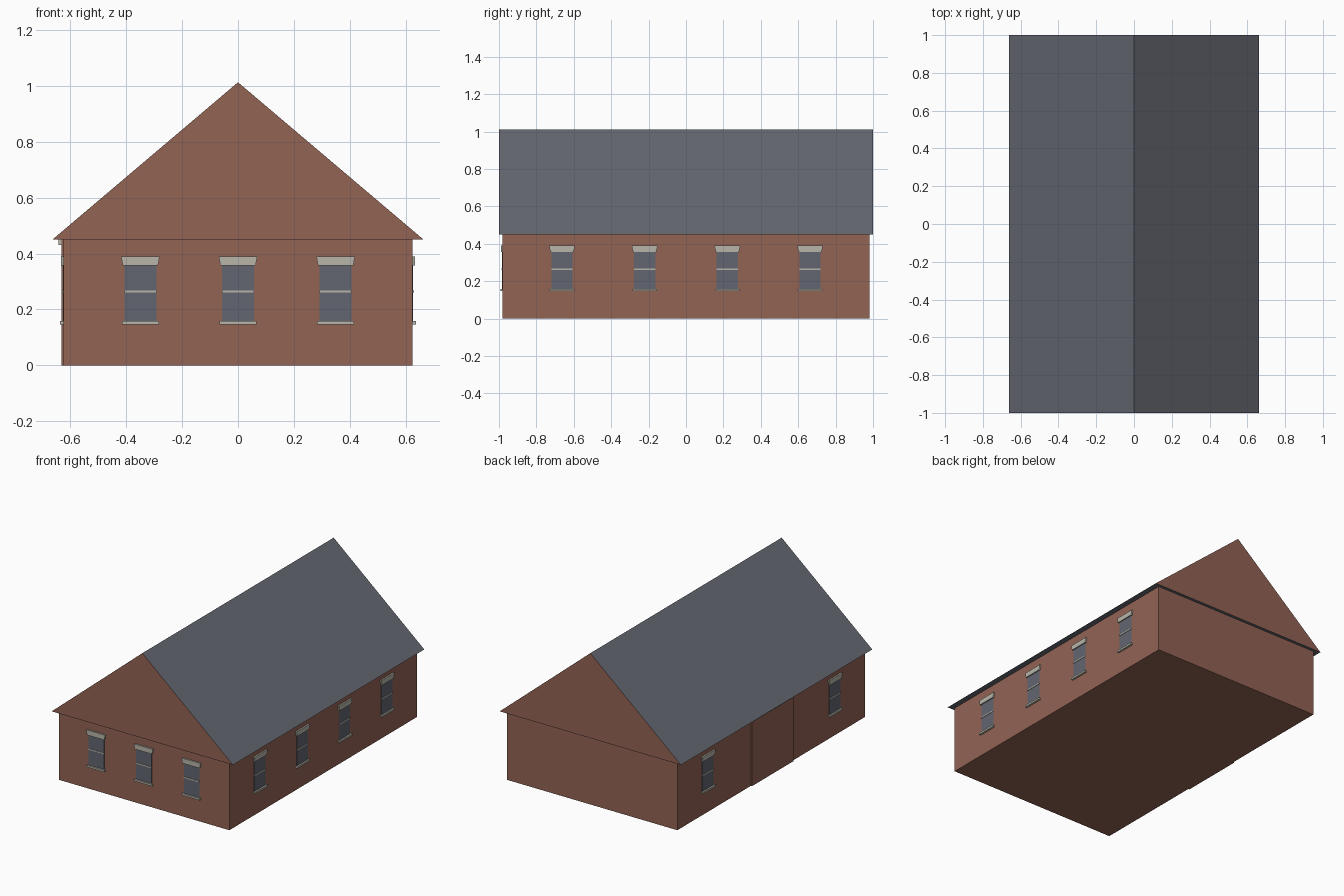
import bpy
import bmesh
from math import radians
from mathutils import Matrix, Vector

cube = bpy.data.objects.get("Cube")
if cube:
    bpy.data.objects.remove(cube, do_unlink=True)


def material(name, r, g, b):
    def linear(v):
        v /= 255
        return v / 12.92 if v <= 0.04045 else ((v + 0.055) / 1.055) ** 2.4
    colour = (linear(r), linear(g), linear(b), 1)
    mat = bpy.data.materials.new(name)
    mat.use_nodes = True
    mat.diffuse_color = colour
    mat.node_tree.nodes["Principled BSDF"].inputs["Base Color"].default_value = colour
    return mat


brick = material("brick", 146, 99, 84)
slate = material("slate", 101, 104, 113)
stone = material("pale stone", 184, 182, 170)
glass = material("window glass", 98, 102, 112)


def prism(name, profile, y0, y1, mats, place=Matrix()):
    """Extrude an (x, z) profile from y0 to y1, then place it."""
    bm = bmesh.new()
    base = bm.faces.new([bm.verts.new((x, y0, z)) for x, z in profile])
    out = bmesh.ops.extrude_face_region(bm, geom=[base])
    verts = [v for v in out["geom"] if isinstance(v, bmesh.types.BMVert)]
    bmesh.ops.translate(bm, verts=verts, vec=(0, y1 - y0, 0))
    bmesh.ops.recalc_face_normals(bm, faces=bm.faces)
    mesh = bpy.data.meshes.new(name)
    bm.to_mesh(mesh)
    bm.free()
    for mat in mats:
        mesh.materials.append(mat)
    obj = bpy.data.objects.new(name, mesh)
    obj.matrix_world = place
    bpy.context.collection.objects.link(obj)
    return obj


def rect(half, z0, z1):
    return [(-half, z0), (half, z0), (half, z1), (-half, z1)]


WALL_X, WALL_Y, EAVE = 0.623, 0.98, 0.45

# Brick walls
prism("walls", rect(WALL_X, 0, EAVE), -WALL_Y, WALL_Y, [brick])

# Roof with slate slopes and soffit, brick gable ends
roof = prism("roof", [(-0.663, EAVE), (0.663, EAVE), (0, 1.012)], -1, 1, [slate, brick])
for face in roof.data.polygons:
    face.material_index = 1 if abs(face.normal.y) > 0.9 else 0


# Each wall's placement: local x runs along it and local -y points outward
def on_wall(side, along):
    if side == "front":
        return Matrix.Translation((along, -WALL_Y, 0))
    sign = 1 if side == "left" else -1
    return Matrix.Translation((sign * WALL_X, along, 0)) @ Matrix.Rotation(radians(90 * sign), 4, "Z")


def window(side, number, along):
    place = on_wall(side, along)
    tag = f"{side}_window_{number}_"
    prism(tag + "glass", rect(0.057, 0.155, 0.36), -0.003, 0, [glass], place)
    prism(tag + "rail", rect(0.057, 0.26, 0.268), -0.006, 0, [stone], place)
    prism(tag + "sill", rect(0.066, 0.146, 0.158), -0.013, 0, [stone], place)
    # Lintel narrows towards its lower edge
    lintel = [(-0.063, 0.357), (0.063, 0.357), (0.069, 0.39), (-0.069, 0.39)]
    prism(tag + "lintel", lintel, -0.01, 0, [stone], place)


# Windows
layout = {"front": (-0.349, 0, 0.349),
          "left": (-0.663, -0.221, 0.221, 0.663),
          "right": (-0.663, 0.663)}
for side, spots in layout.items():
    for number, along in enumerate(spots, 1):
        window(side, number, along)

# Shallow brick projection on the right wall, with a stone band under the eave
place = on_wall("right", -0.005)
prism("brick_projection", rect(0.215, 0, EAVE), -0.008, 0, [brick], place)
prism("projection_band", rect(0.215, 0.43, EAVE), -0.018, 0, [stone], place)
